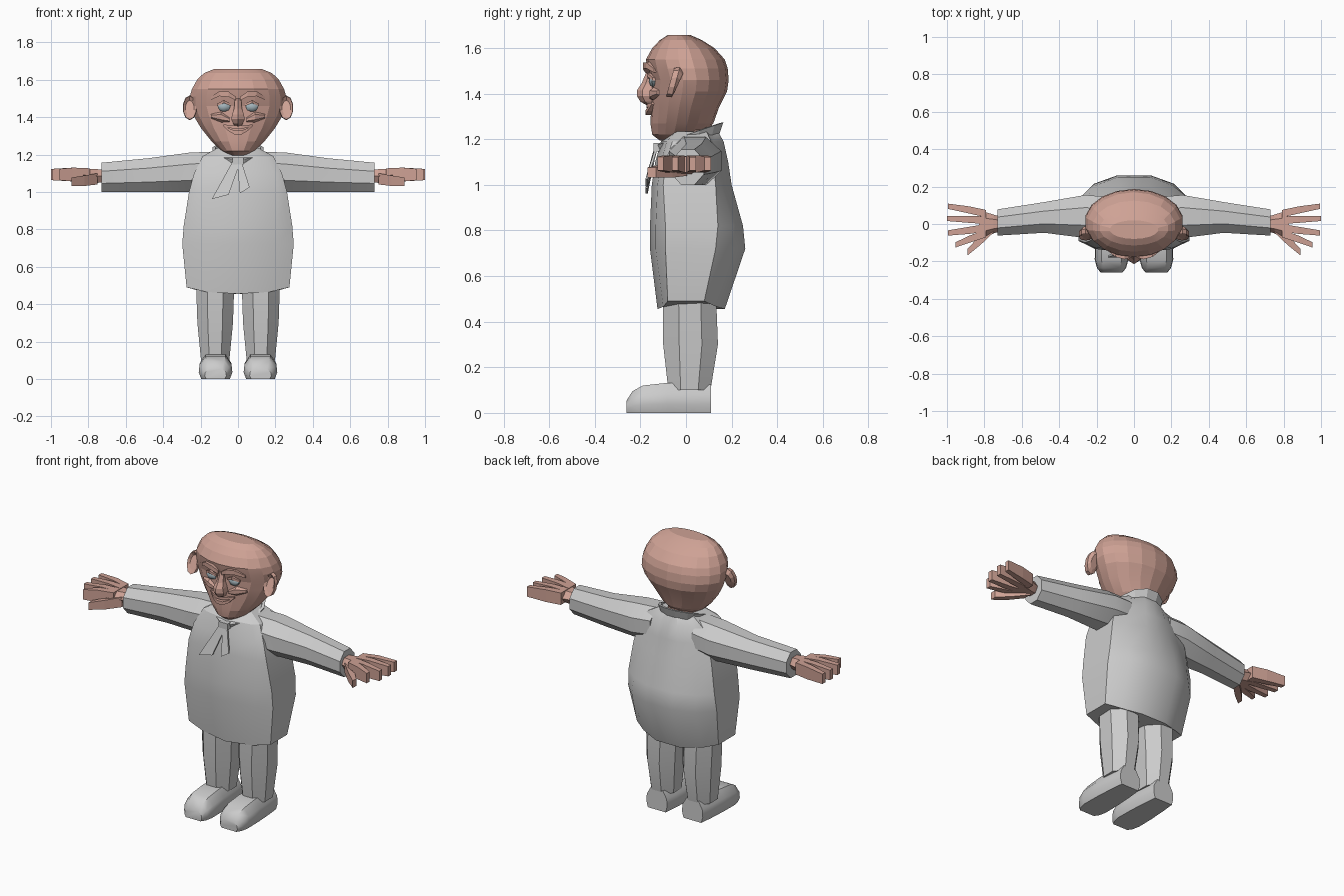
import bpy, bmesh, math
from mathutils import Vector

if "Cube" in bpy.data.objects:
    bpy.data.objects.remove(bpy.data.objects["Cube"])


def material(name, color):
    m = bpy.data.materials.new(name)
    m.diffuse_color = color
    m.use_nodes = True
    m.node_tree.nodes["Principled BSDF"].inputs["Base Color"].default_value = m.diffuse_color
    return m


SKIN = material("skin", (0.62, 0.36, 0.30, 1))
EYE = material("eye_grey", (0.36, 0.45, 0.49, 1))


def loft(name, rings, mat=None, mirror=False, smooth=None, caps=True):
    """Skin a list of equal-length point rings into one object."""
    bm = bmesh.new()
    rows = [[bm.verts.new(p) for p in r] for r in rings]
    n = len(rows[0])
    for a, b in zip(rows, rows[1:]):
        for i in range(n):
            j = (i + 1) % n
            bm.faces.new((a[i], a[j], b[j], b[i]))
    if caps:
        bm.faces.new(rows[0])
        bm.faces.new(rows[-1])
    bmesh.ops.recalc_face_normals(bm, faces=bm.faces)
    me = bpy.data.meshes.new(name)
    bm.to_mesh(me)
    bm.free()
    ob = bpy.data.objects.new(name, me)
    bpy.context.collection.objects.link(ob)
    if mat:
        me.materials.append(mat)
    if mirror:
        ob.modifiers.new("mirror", 'MIRROR')
    if smooth:
        bpy.ops.object.select_all(action='DESELECT')
        ob.select_set(True)
        bpy.context.view_layer.objects.active = ob
        bpy.ops.object.shade_smooth_by_angle(angle=math.radians(smooth))
    return ob


def angles(n, phase=0.5):
    return [2 * math.pi * (i + phase) / n for i in range(n)]


def zring(z, w, yf, yb, n, cx=0, phase=0.5):
    """Horizontal oval given half width, front y and back y."""
    yc, ry = (yf + yb) / 2, (yb - yf) / 2
    return [(cx + w * math.cos(a), yc + ry * math.sin(a), z) for a in angles(n, phase)]


def xtube(name, stations, n=4, phase=0.5, **kw):
    """Tube running along x; stations are (x, y, z, half y, half z)."""
    k = 1 / math.cos(math.pi / n) if phase else 1
    return loft(name, [[(x, y + ry * k * math.cos(a), z + rz * k * math.sin(a))
                        for a in angles(n, phase)] for x, y, z, ry, rz in stations], **kw)


# Robe: flat front panel, chamfered corners, full back
def robe_ring(z, w, yf, yb, fx, sf=-.09, sb=.11, hem=0.0):
    half = [(fx * w, yf + .025, z + hem * .3), (w, sf, z + hem), (w, sb, z + hem),
            (.72 * w, yb - .045, z + hem * .4), (.3 * w, yb, z)]
    return [(0, yf, z)] + half + [(0, yb, z)] + [(-x, y, h) for x, y, h in reversed(half)]


loft("robe", [
    robe_ring(.455, .275, -.125, .17, .62, -.08, .08, .035),
    robe_ring(.72, .298, -.158, .26, .68, -.09, .13),
    robe_ring(.82, .29, -.158, .25, .72, -.09, .14),
    robe_ring(1.0, .262, -.15, .20, .82, -.10, .13),
    robe_ring(1.10, .235, -.135, .185, .82, -.09, .12),
    robe_ring(1.19, .19, -.11, .165, .8, -.06, .11),
    robe_ring(1.235, .11, -.07, .14, .8, -.03, .09)], smooth=28)

# Sleeves
xtube("sleeve", [(.14, .035, 1.115, .11, .10), (.26, .04, 1.105, .115, .105),
                 (.48, .035, 1.09, .082, .09), (.73, .008, 1.078, .07, .078)],
      n=8, mirror=True, smooth=25)

# Hands: wrist, palm and five digits
xtube("palm", [(.70, 0, 1.085, .035, .035), (.75, 0, 1.085, .05, .042),
               (.83, -.005, 1.09, .08, .04)], n=6, phase=0, mat=SKIN, mirror=True)
for i, (y0, x1, y1) in enumerate([(.055, .995, .095), (.02, 1.0, .03),
                                  (-.02, .995, -.048), (-.05, .955, -.112)]):
    xtube("finger_%d" % i, [(.79, y0, 1.09, .02, .036), (.88, (y0 + y1) / 2, 1.093, .019, .037),
                            (x1, y1, 1.093, .014, .03)], mat=SKIN, mirror=True)
xtube("thumb", [(.75, -.02, 1.07, .025, .03), (.82, -.085, 1.06, .026, .028),
                (.89, -.15, 1.055, .018, .022)], mat=SKIN, mirror=True)

# Trouser legs
loft("leg", [zring(z, w, f, b, 8, cx) for z, w, f, b, cx in [
    (.10, .082, -.085, .115, .122), (.30, .103, -.11, .15, .122), (.55, .112, -.11, .14, .122)]],
    mirror=True, smooth=25)


# Shoes
def shoe_ring(y, w, top, low=0.0):
    return [(.12 + sx * w, y, z) for sx, z in [
        (-.85, low), (.85, low), (1, .3 * top + low), (.95, .65 * top + low),
        (.6, top), (-.6, top), (-.95, .65 * top + low), (-1, .3 * top + low)]]


loft("shoe", [shoe_ring(.11, .07, .125), shoe_ring(.03, .08, .125), shoe_ring(-.08, .088, .132),
              shoe_ring(-.19, .09, .12), shoe_ring(-.235, .078, .095), shoe_ring(-.26, .058, .055)],
     mirror=True, smooth=35)


# Tilted stand collar
def collar_ring(r, lift):
    return [(r * math.cos(a), .02 + r * 1.05 * math.sin(a), 1.195 + lift + .36 * r * math.sin(a))
            for a in angles(12)]


loft("collar", [collar_ring(.125, -.015), collar_ring(.142, .03),
                collar_ring(.125, .033), collar_ring(.11, -.01)], caps=False)
loft("neck", [zring(1.12, .09, -.07, .10, 10), zring(1.30, .10, -.08, .11, 10)], mat=SKIN)


# Neck tie: knot and two hanging tails
def tail(name, outline):
    loft(name, [[(x, y + d, z) for x, y, z in outline] for d in (0, .01)])


tail("tie_tail_long", [(-.025, -.135, 1.17), (-.14, -.178, .962), (-.05, -.178, .985), (.012, -.135, 1.16)])
tail("tie_tail_short", [(-.005, -.14, 1.16), (.01, -.178, .992), (.062, -.178, 1.025), (.02, -.135, 1.16)])
xtube("tie_knot", [(-.03, -.128, 1.165, .015, .018), (.03, -.128, 1.165, .015, .018)])

# Head: broad crown tapering to the chin
loft("head", [zring(*r, 18, 0, 0.5) for r in [
    (1.195, .05, -.115, .04), (1.22, .09, -.148, .08), (1.27, .143, -.156, .12),
    (1.34, .20, -.153, .145), (1.41, .243, -.153, .18), (1.46, .262, -.152, .187),
    (1.51, .262, -.168, .183), (1.55, .25, -.176, .17), (1.60, .222, -.148, .125),
    (1.635, .185, -.115, .07), (1.657, .13, -.08, .02)]], mat=SKIN, smooth=12)

# Ears: flattened discs with a raised rim
ears = []
for y, s in [(-.03, .6), (-.045, 1), (-.07, .95), (-.058, .6)]:
    ears.append([(.258 + .038 * s * math.cos(a), y + .018 * math.sin(a), 1.45 + .066 * s * math.sin(a))
                 for a in angles(10)])
loft("ear", ears, mat=SKIN, mirror=True)

# Nose: pointed wedge with nostril wings
loft("nose", [zring(z, w, f, -.12, 6, 0, 0.5) for z, w, f in [
    (1.345, .012, -.165), (1.365, .03, -.20), (1.39, .042, -.215), (1.415, .036, -.215),
    (1.445, .024, -.195), (1.50, .02, -.172)]], mat=SKIN)

# Brows, eyelids and cheek folds
xtube("brow", [(.012, -.165, 1.50, .012, .01), (.05, -.172, 1.522, .017, .014),
               (.10, -.158, 1.525, .017, .013), (.145, -.13, 1.50, .01, .008)], mat=SKIN, mirror=True)
xtube("eyelid", [(.038, -.15, 1.465, .008, .006), (.075, -.158, 1.483, .014, .008),
                 (.112, -.138, 1.465, .008, .006)], mat=SKIN, mirror=True)
xtube("cheek", [(.045, -.148, 1.385, .012, .01), (.09, -.142, 1.40, .018, .024),
                (.145, -.118, 1.405, .01, .01)], n=6, mat=SKIN, mirror=True)

# Eyes: flattened balls
loft("eye", [zring(1.455 + .026 * math.sin(t), .036 * math.cos(t), -.142 - .022 * math.cos(t),
                   -.142 + .022 * math.cos(t), 10, .075)
             for t in [math.radians(d) for d in (-80, -45, 0, 45, 80)]],
     mat=EYE, mirror=True, smooth=40)

# Smiling lips: two curved bands
for name, mid, push, thick in [("upper_lip", 1.345, -.162, .009), ("lower_lip", 1.315, -.165, .011)]:
    xtube(name, [(x, push + 4.5 * x * x, mid + (1.358 - mid) * (x / .078) ** 2, .014,
                  thick * (1.1 - abs(x) * 8)) for x in (-.078, -.05, -.02, .02, .05, .078)], mat=SKIN)
